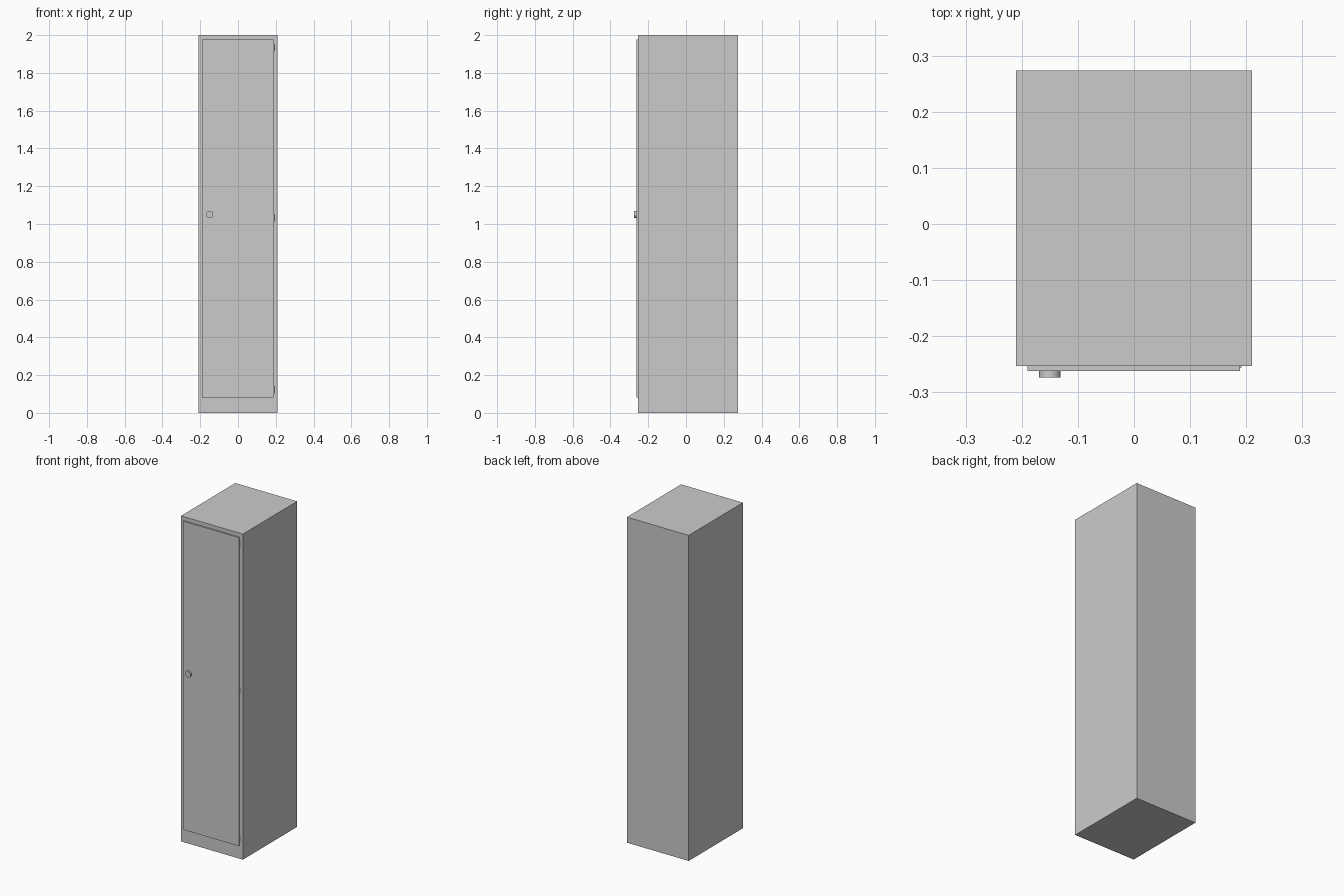
import bpy
import math

if "Cube" in bpy.data.objects:
    bpy.data.objects.remove(bpy.data.objects["Cube"])


def box(name, x0, x1, y0, y1, z0, z1):
    bpy.ops.mesh.primitive_cube_add(size=1, location=((x0 + x1) / 2, (y0 + y1) / 2, (z0 + z1) / 2))
    ob = bpy.context.object
    ob.name = name
    ob.scale = (x1 - x0, y1 - y0, z1 - z0)
    bpy.ops.object.transform_apply(location=False, rotation=False, scale=True)
    return ob


def cylinder(name, radius, depth, location, rotation=(0, 0, 0), sides=32):
    bpy.ops.mesh.primitive_cylinder_add(vertices=sides, radius=radius, depth=depth,
                                        location=location, rotation=rotation)
    ob = bpy.context.object
    ob.name = name
    bpy.ops.object.shade_smooth_by_angle(angle=math.radians(30))
    return ob


FRONT = -0.253   # front plane of the cabinet
DOOR = -0.262    # outer face of the door

# Cabinet and its surface-mounted door
box("cabinet_body", -0.21, 0.21, FRONT, 0.274, 0, 2)
box("door", -0.19, 0.189, DOOR, FRONT + 0.001, 0.081, 1.976)

# Round lock knob
cylinder("lock_knob", 0.019, 0.012, (-0.15, -0.268, 1.05), (math.pi / 2, 0, 0))

# Three hinge pins along the right edge of the door
for i, z in enumerate((0.125, 1.032, 1.934)):
    cylinder(f"hinge_{i + 1}", 0.003, 0.037, (0.189, FRONT - 0.001, z), sides=16)
